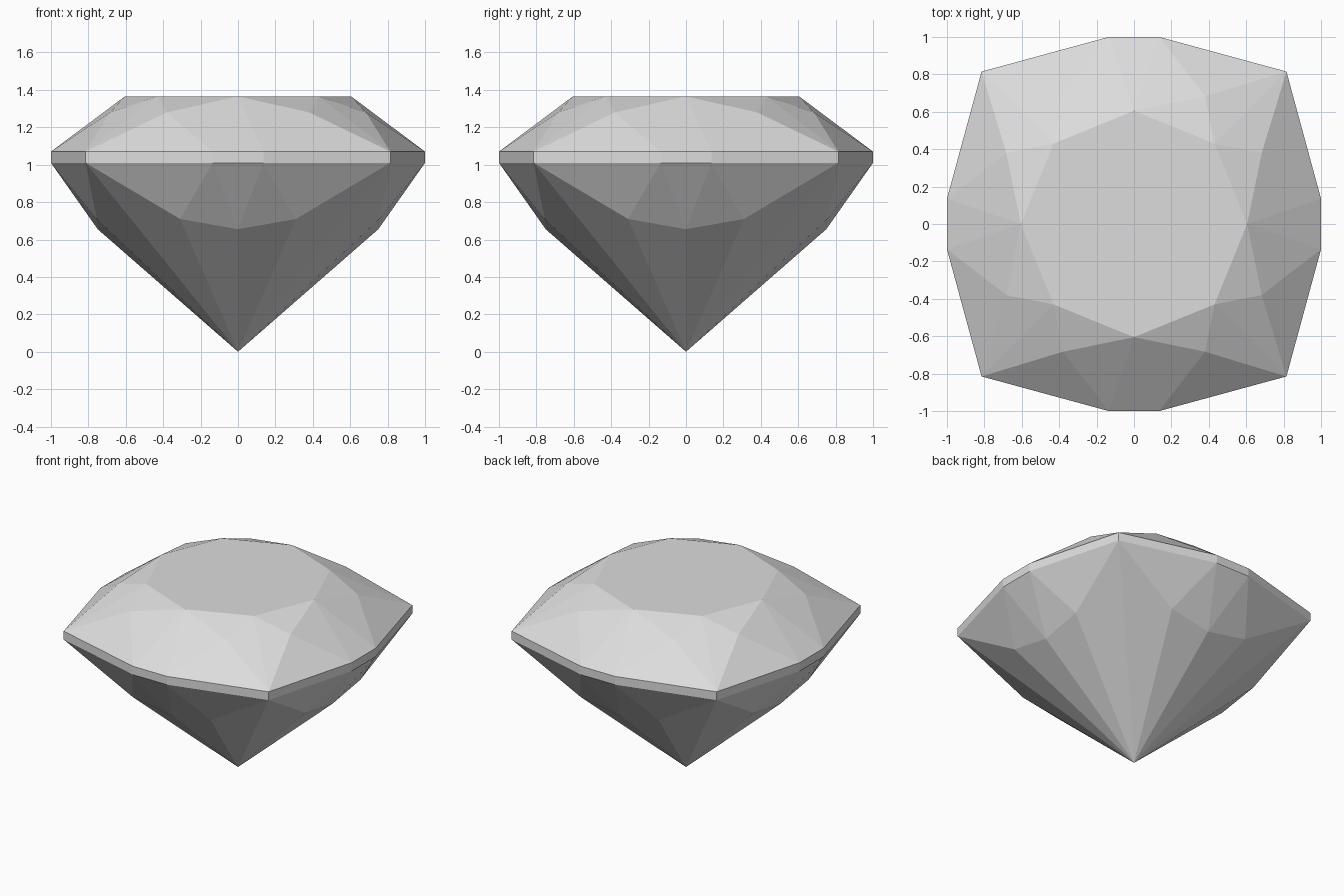
import bpy
import bmesh
import math

cube = bpy.data.objects.get("Cube")
if cube:
    bpy.data.objects.remove(cube, do_unlink=True)

# Heights of the facet levels
TABLE, CROWN_BREAK, GIRDLE_TOP, GIRDLE_LOW = 1.365, 1.28, 1.07, 1.01
PAVILION_BREAK, PAVILION_MAIN = 0.71, 0.655


def ring(x, y, z):
    """Repeat a point with the eight-fold symmetry of a square cushion."""
    return {(sx * a, sy * b, z)
            for a, b in ((x, y), (y, x))
            for sx in (1, -1) for sy in (1, -1)}


points = {(0.0, 0.0, 0.0)}                      # pointed culet
points |= ring(0.605, 0.0, TABLE) | ring(0.43, 0.43, TABLE)
points |= ring(0.38, 0.683, CROWN_BREAK)
for z in (GIRDLE_TOP, GIRDLE_LOW):              # cushion outline
    points |= ring(0.135, 1.0, z) | ring(0.815, 0.815, z)
points |= ring(0.31, 0.755, PAVILION_BREAK)
points |= ring(0.75, 0.0, PAVILION_MAIN)

# The stone is convex, so its facets are the hull of the facet corners
bm = bmesh.new()
for p in sorted(points):
    bm.verts.new(p)
bmesh.ops.remove_doubles(bm, verts=bm.verts[:], dist=0.0001)
bmesh.ops.convex_hull(bm, input=bm.verts[:])
bmesh.ops.dissolve_limit(bm, angle_limit=math.radians(0.5),
                         verts=bm.verts[:], edges=bm.edges[:])
bmesh.ops.recalc_face_normals(bm, faces=bm.faces[:])

mesh = bpy.data.meshes.new("cut_gem")
bm.to_mesh(mesh)
bm.free()
gem = bpy.data.objects.new("cut_gem", mesh)
bpy.context.collection.objects.link(gem)

# Plain pale grey stone
color = (0.72, 0.72, 0.72, 1.0)
mat = bpy.data.materials.new("pale_grey_stone")
mat.use_nodes = True
mat.diffuse_color = color
for node in mat.node_tree.nodes:
    if node.type == 'BSDF_PRINCIPLED':
        node.inputs["Base Color"].default_value = color
mesh.materials.append(mat)
